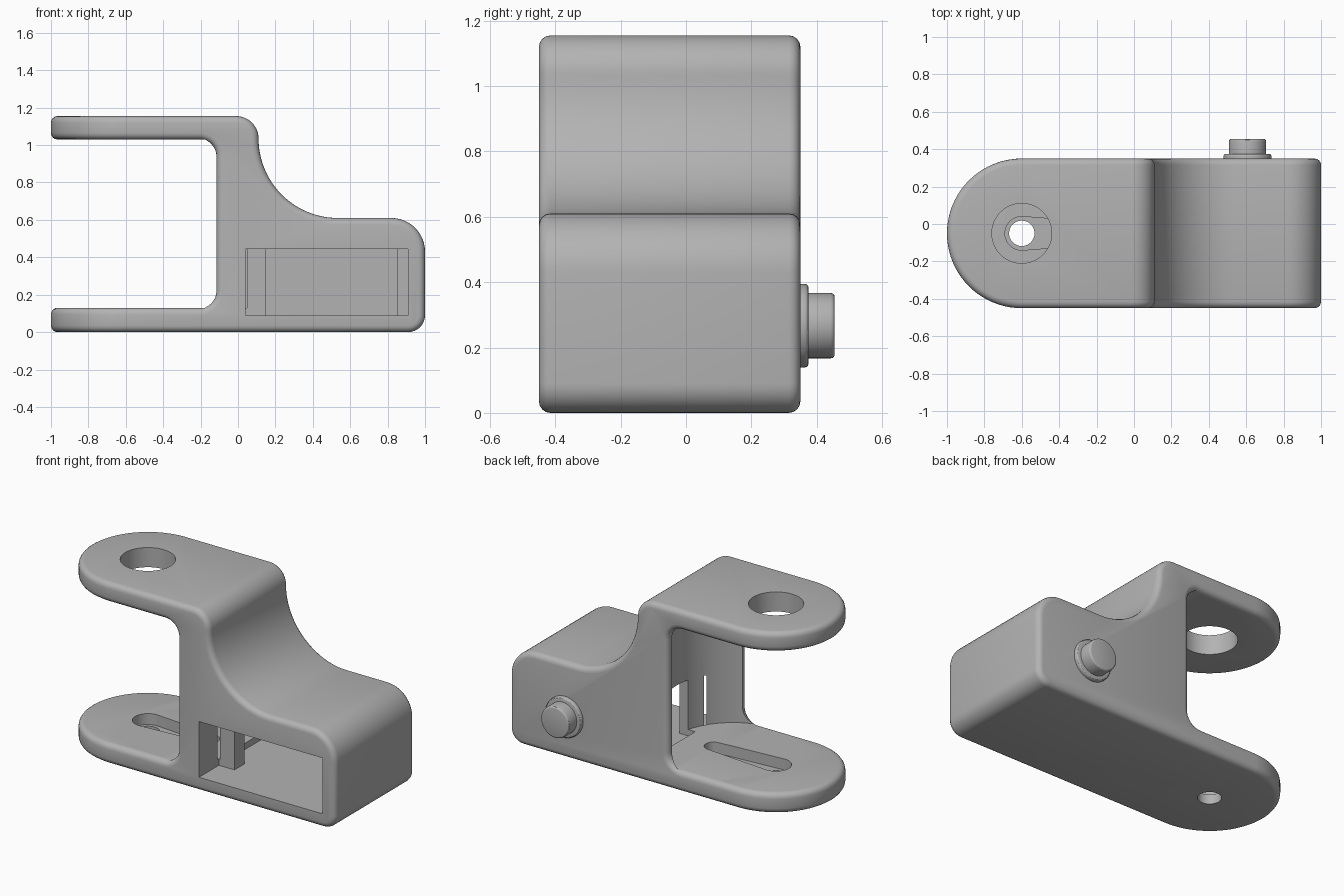
import bpy, bmesh, math
from mathutils import Vector, Matrix

cube = bpy.data.objects.get("Cube")
if cube:
    bpy.data.objects.remove(cube)

grey = bpy.data.materials.new("plain grey")
grey.use_nodes = True
grey.diffuse_color = (0.45, 0.45, 0.45, 1)
grey.node_tree.nodes["Principled BSDF"].inputs["Base Color"].default_value = grey.diffuse_color

MID = -0.05          # middle of the bracket in y
ARM_X = -0.6         # pivot axis of the two arms
HALF = 0.4           # half the bracket's depth
IN_X, LOW, HIGH, TOP = -0.115, 0.13, 1.03, 1.155


def arc(cx, cy, r, start, end, n=12):
    angles = [math.radians(start + (end - start) * i / n) for i in range(n + 1)]
    return [(cx + r * math.cos(a), cy + r * math.sin(a)) for a in angles]


def prism(name, points, low, high, axis="z"):
    """Extrude a flat outline along z, or an x-z outline along y."""
    bm = bmesh.new()
    place = (lambda p: (p[0], p[1], low)) if axis == "z" else (lambda p: (p[0], low, p[1]))
    face = bm.faces.new([bm.verts.new(place(p)) for p in points])
    move = Vector((0, 0, high - low)) if axis == "z" else Vector((0, high - low, 0))
    result = bmesh.ops.extrude_face_region(bm, geom=[face])
    bmesh.ops.translate(bm, vec=move, verts=[v for v in result["geom"] if isinstance(v, bmesh.types.BMVert)])
    bmesh.ops.recalc_face_normals(bm, faces=bm.faces)
    mesh = bpy.data.meshes.new(name)
    bm.to_mesh(mesh)
    bm.free()
    mesh.materials.append(grey)
    obj = bpy.data.objects.new(name, mesh)
    bpy.context.collection.objects.link(obj)
    return obj


def apply_all(obj):
    bpy.ops.object.select_all(action="DESELECT")
    bpy.context.view_layer.objects.active = obj
    obj.select_set(True)
    for mod in list(obj.modifiers):
        bpy.ops.object.modifier_apply(modifier=mod.name)


def boolean(obj, tool, operation="DIFFERENCE"):
    mod = obj.modifiers.new("cut", "BOOLEAN")
    mod.operation, mod.solver, mod.object = operation, "EXACT", tool
    apply_all(obj)
    bpy.data.objects.remove(tool)


def round_edges(obj, width, segments):
    mod = obj.modifiers.new("round", "BEVEL")
    mod.width, mod.segments = width, segments
    mod.limit_method, mod.angle_limit = "ANGLE", math.radians(50)
    mod.use_clamp_overlap = False
    apply_all(obj)


def smooth(obj):
    bpy.ops.object.select_all(action="DESELECT")
    bpy.context.view_layer.objects.active = obj
    obj.select_set(True)
    bpy.ops.object.shade_smooth_by_angle(angle=math.radians(30))


def disc(cx, cy, r, n=48):
    return arc(cx, cy, r, 0, 360, n)[:-1]


# Side profile: two arms, a wall and a lower block joined by a hollow curve
profile = [(-1.1, 0)]
profile += arc(0.91, 0.09, 0.09, -90, 0, 8)
profile += arc(0.82, 0.43, 0.18, 0, 90)
profile += arc(0.535, 1.035, 0.425, 270, 180, 24)
profile += arc(-0.01, 1.035, 0.12, 0, 90)[1:]
profile += [(-1.1, TOP), (-1.1, HIGH)]
profile += arc(IN_X - 0.09, HIGH - 0.09, 0.09, 90, 0, 8)
profile += arc(IN_X - 0.09, LOW + 0.09, 0.09, 0, -90, 8)
profile += [(-1.1, LOW)]
bracket = prism("bracket", profile, MID - HALF, MID + HALF, "y")

# Round the arm ends in plan, then soften every outer edge
plan = arc(ARM_X, MID, HALF, 90, 270, 40)
plan[0], plan[-1] = (ARM_X, MID + HALF + 0.0005), (ARM_X, MID - HALF - 0.0005)
plan += [(1.2, MID - HALF - 0.0005), (1.2, MID + HALF + 0.0005)]
boolean(bracket, prism("plan_cutter", plan, -0.2, 1.4), "INTERSECT")
round_edges(bracket, 0.035, 4)

# Round clearance in the wall between the arms
boolean(bracket, prism("clearance_cutter", disc(-0.297, MID, 0.4, 72), LOW, HIGH))

# Front pocket, narrowed by a rib on each side
right_side = [(0.91, -0.6), (0.91, -0.25), (0.85, -0.25), (0.85, -0.15), (0.91, -0.15), (0.91, 0.2)]
left_side = [(0.04, 0.2), (0.04, -0.15), (0.15, -0.15), (0.15, -0.25), (0.04, -0.25), (0.04, -0.6)]
boolean(bracket, prism("pocket_cutter", right_side + left_side, 0.09, 0.445))

# Pivot holes and the tapered recess in the lower arm
boolean(bracket, prism("upper_hole_cutter", disc(ARM_X, MID, 0.16), 0.9, 1.3))
boolean(bracket, prism("lower_hole_cutter", disc(ARM_X, MID, 0.068, 32), -0.1, 0.3))
recess = arc(ARM_X, MID, 0.09, 86, 274, 20) + arc(-0.16, MID, 0.055, -86, 86, 12)
boolean(bracket, prism("recess_cutter", recess, 0.06, 0.2))
smooth(bracket)

# Stepped peg on the back
for name, radius, end in (("peg_collar", 0.128, 0.375), ("peg", 0.1, 0.455)):
    part = prism(name, disc(0.607, 0.267, radius), 0.3, end, "y")
    round_edges(part, 0.012, 3)
    smooth(part)
